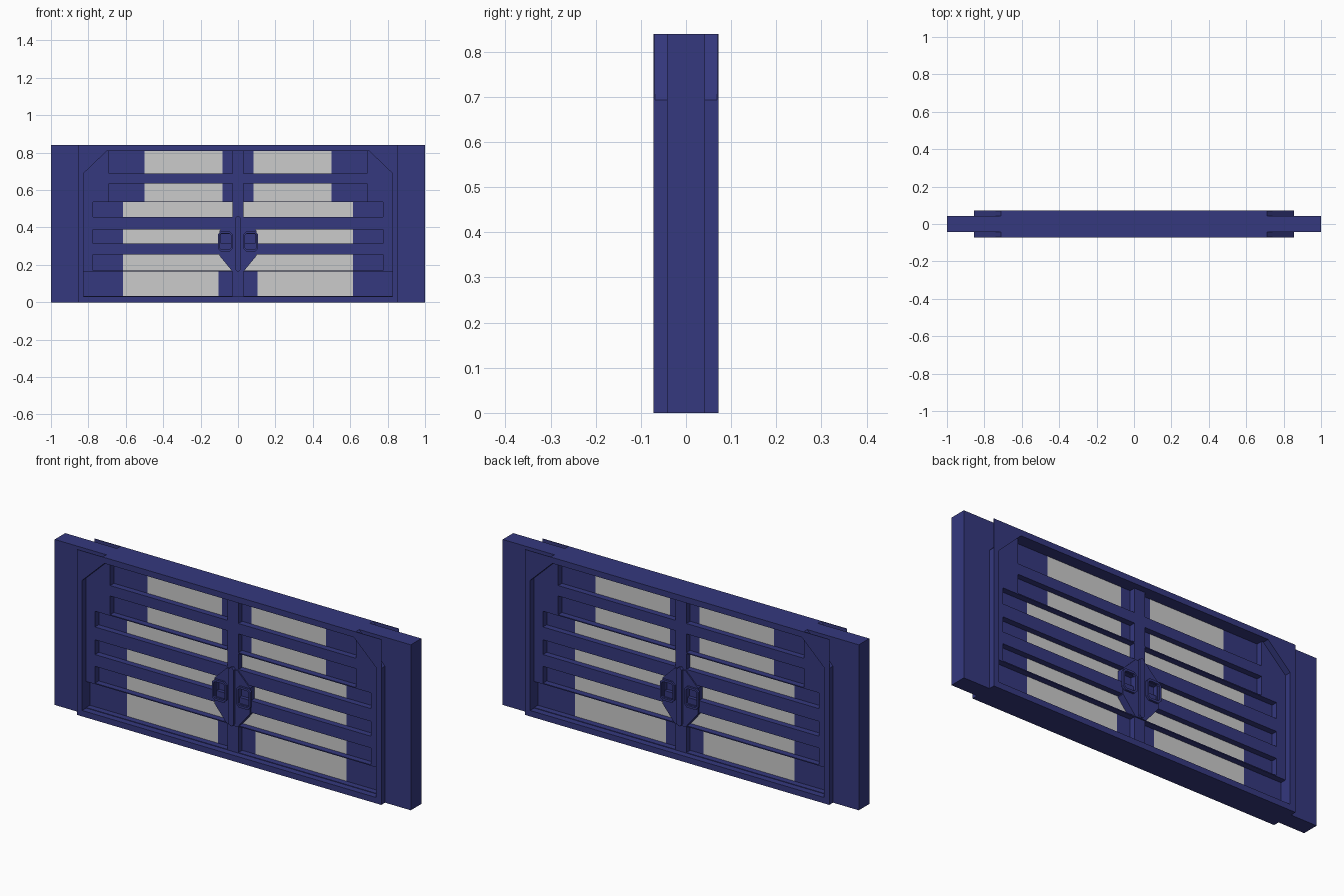
import bpy, bmesh

if "Cube" in bpy.data.objects:
    bpy.data.objects.remove(bpy.data.objects["Cube"])


def material(name, color):
    m = bpy.data.materials.new(name)
    m.diffuse_color = color
    m.use_nodes = True
    m.node_tree.nodes["Principled BSDF"].inputs["Base Color"].default_value = m.diffuse_color
    return m


NAVY = material("navy_metal", (0.035, 0.04, 0.21, 1))
GLASS = material("grey_glass", (0.6, 0.6, 0.6, 0.7))


def add_prism(bm, pts, y0, y1):
    """Extrude an (x, z) outline from y0 to y1."""
    f = bm.faces.new([bm.verts.new((x, y0, z)) for x, z in pts])
    ext = bmesh.ops.extrude_face_region(bm, geom=[f])
    verts = [v for v in ext["geom"] if isinstance(v, bmesh.types.BMVert)]
    bmesh.ops.translate(bm, verts=verts, vec=(0, y1 - y0, 0))


def rect(x0, x1, z0, z1):
    return [(x0, z0), (x1, z0), (x1, z1), (x0, z1)]


def build(name, prisms, mat=NAVY):
    bm = bmesh.new()
    for pts, y0, y1 in prisms:
        add_prism(bm, pts, y0, y1)
    bmesh.ops.recalc_face_normals(bm, faces=bm.faces)
    me = bpy.data.meshes.new(name)
    bm.to_mesh(me)
    bm.free()
    ob = bpy.data.objects.new(name, me)
    bpy.context.collection.objects.link(ob)
    me.materials.append(mat)
    return ob


def cut(ob, prisms):
    cutter = build("cutter", prisms)
    cutter.hide_render = True
    mod = ob.modifiers.new("cut", "BOOLEAN")
    mod.operation, mod.solver, mod.object = "DIFFERENCE", "EXACT", cutter
    bpy.context.view_layer.objects.active = ob
    bpy.ops.object.modifier_apply(modifier=mod.name)
    bpy.data.objects.remove(cutter)


def arch(w, z0, z1, cx, cz):
    """Rectangle with chamfered top corners."""
    return [(-w, z0), (w, z0), (w, cz), (cx, z1), (-cx, z1), (-w, cz)]


def chamfered(x0, x1, z0, z1, c):
    return [(x0 + c, z0), (x1 - c, z0), (x1, z0 + c), (x1, z1 - c),
            (x1 - c, z1), (x0 + c, z1), (x0, z1 - c), (x0, z0 + c)]


# Door frame
frame = build("door_frame", [(arch(0.855, 0, 0.84, 0.71, 0.693), -0.072, 0.072)])
cut(frame, [(arch(0.825, 0.03, 0.81, 0.70, 0.69), -0.2, 0.2)])

# Slots: outer x, bottom z, top z, window inner x, window outer x
SLOTS = [(0.69, 0.688, 0.81, 0.083, 0.50),
         (0.69, 0.540, 0.635, 0.083, 0.50),
         (0.775, 0.455, 0.535, 0.03, 0.615),
         (0.775, 0.315, 0.39, 0.03, 0.615),
         (0.775, 0.17, 0.255, 0.03, 0.615),
         (0.825, 0.033, 0.165, 0.104, 0.615)]


def flip(pts, s):
    return [(s * x, z) for x, z in pts]


for side, s in (("left", -1), ("right", 1)):
    # Side pillar
    build(side + "_pillar", [(flip(rect(0.84, 1, 0, 0.84), s), -0.042, 0.042)])

    # Corner cover sheets above the frame chamfers
    tri = flip([(0.855, 0.693), (0.855, 0.84), (0.71, 0.84)], s)
    build(side + "_corner_cover", [(tri, -0.072, -0.069), (tri, 0.069, 0.072)])
    build(side + "_corner_core", [(flip([(0.84, 0.69), (0.84, 0.84), (0.70, 0.84)], s),
                                   -0.042, 0.042)])

    # Slatted door leaf
    leaf = build(side + "_door_leaf", [(flip(rect(0, 0.835, 0.02, 0.70), s), -0.04, 0.04)])
    cut(leaf, [(flip(rect(0.03, x, z0, min(z1, 0.8)), s), -0.2, 0.2)
               for x, z0, z1, _, _ in SLOTS[1:]] +
        [(flip(rect(0.03, 0.69, 0.688, 0.75), s), -0.2, 0.2)])
    build(side + "_leaf_top", [
        (flip([(0.69, 0.70), (0.825, 0.70), (0.70, 0.82), (0.69, 0.82)], s), -0.04, 0.04),
        (flip(rect(0, 0.03, 0.70, 0.82), s), -0.04, 0.04)])

    # Recessed panels and glass inside the slots
    panels, glass = [], []
    for x, z0, z1, w0, w1 in SLOTS:
        panels.append((flip(rect(w1, x, z0, z1), s), -0.01, 0.01))
        if w0 > 0.03:
            panels.append((flip(rect(0.03, w0, z0, z1), s), -0.01, 0.01))
        glass.append((flip(rect(w0, w1, z0, z1), s), -0.01, 0.01))
    build(side + "_recessed_panels", panels)
    build(side + "_windows", glass, GLASS)

    # Latch plate with a pocket on each face
    plate = build(side + "_latch_plate", [
        (flip([(0, 0.165), (0.03, 0.165), (0.1, 0.25), (0.1, 0.38), (0.03, 0.45),
               (0, 0.45)], s), -0.046, 0.046)])
    pocket = flip(rect(0.035, 0.092, 0.285, 0.365), s)
    cut(plate, [(pocket, -0.2, -0.022), (pocket, 0.022, 0.2)])

    # Handle rings
    for face, f in (("front", -1), ("back", 1)):
        y0, y1 = sorted((f * 0.044, f * 0.056))
        ring = build(f"{side}_{face}_handle",
                     [(flip(chamfered(0.028, 0.108, 0.272, 0.378, 0.015), s), y0, y1)])
        cut(ring, [(flip(chamfered(0.038, 0.098, 0.283, 0.367, 0.008), s), -0.2, 0.2)])

# Central latch bar
build("latch_bar", [(chamfered(-0.014, 0.014, 0.165, 0.462, 0.01), -0.056, 0.056)])
